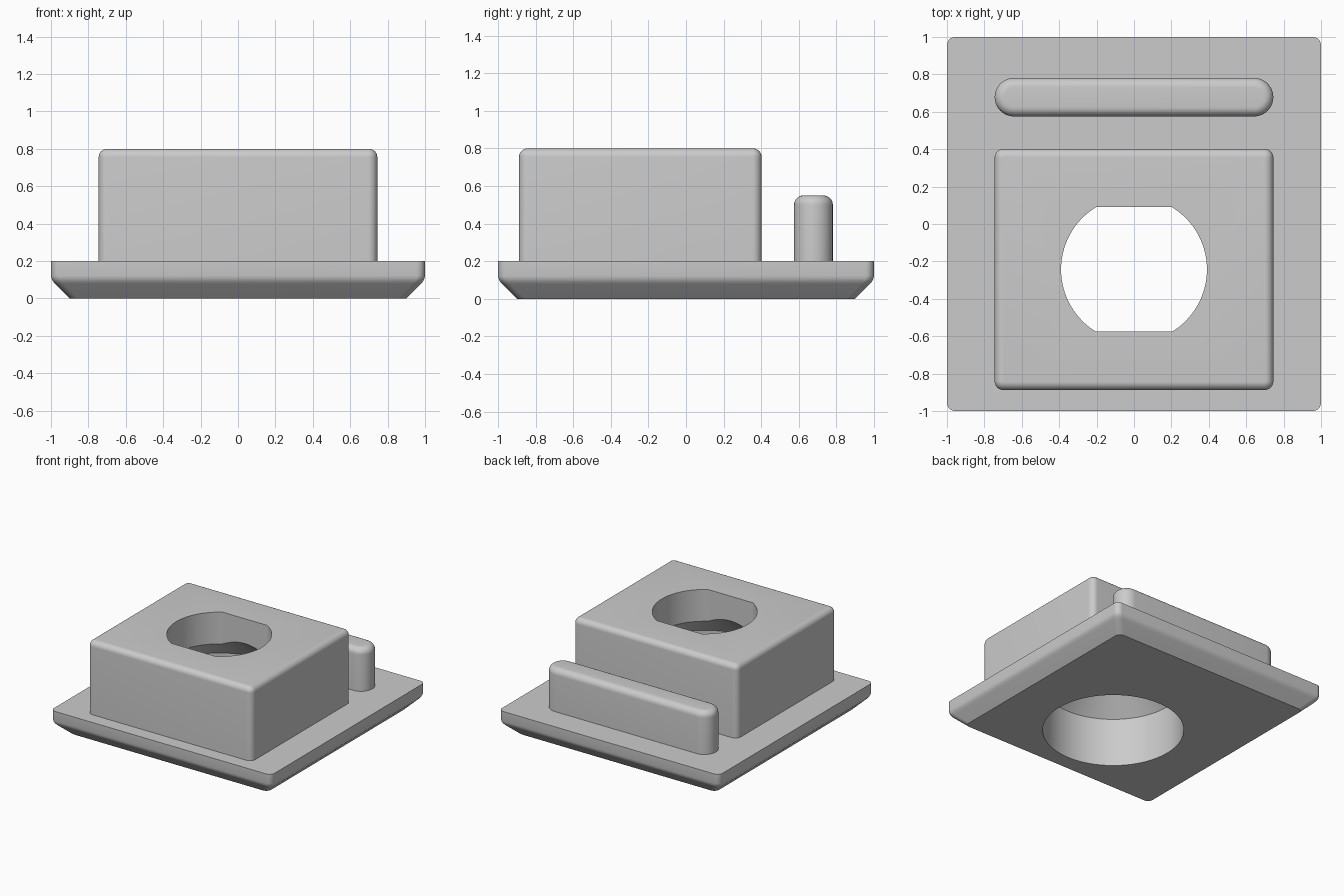
import bpy, bmesh, math

if "Cube" in bpy.data.objects:
    bpy.data.objects.remove(bpy.data.objects["Cube"])

HOLE_Y = -0.243

grey = bpy.data.materials.new("plain_grey")
grey.diffuse_color = (0.6, 0.6, 0.6, 1)
grey.use_nodes = True
grey.node_tree.nodes["Principled BSDF"].inputs["Base Color"].default_value = grey.diffuse_color


def loft(name, rings):
    """Closed solid through a stack of rings with equal point counts."""
    bm = bmesh.new()
    loops = [[bm.verts.new(p) for p in ring] for ring in rings]
    n = len(loops[0])
    for a, b in zip(loops, loops[1:]):
        for i in range(n):
            j = (i + 1) % n
            bm.faces.new((a[i], a[j], b[j], b[i]))
    bm.faces.new(loops[0][::-1])
    bm.faces.new(loops[-1])
    bmesh.ops.recalc_face_normals(bm, faces=bm.faces)
    me = bpy.data.meshes.new(name)
    bm.to_mesh(me)
    bm.free()
    me.materials.append(grey)
    ob = bpy.data.objects.new(name, me)
    bpy.context.collection.objects.link(ob)
    return ob


def rounded(cy, hx, hy, r, z, seg=10):
    """Rounded rectangle outline at height z."""
    pts = []
    for q, (sx, sy) in enumerate(((1, 1), (-1, 1), (-1, -1), (1, -1))):
        for k in range(seg + 1):
            a = math.pi / 2 * (q + k / seg)
            pts.append((sx * (hx - r) + r * math.cos(a),
                        cy + sy * (hy - r) + r * math.sin(a), z))
    return pts


def raised_block(name, cy, hx, hy, corner, fillet, z0, z1, seg=8):
    """Upright block with rounded corners and a filleted top edge."""
    rings = [rounded(cy, hx, hy, corner, z0)]
    for k in range(seg + 1):
        a = math.pi / 2 * k / seg
        d = fillet * (1 - math.cos(a))
        rings.append(rounded(cy, hx - d, hy - d, corner - d,
                             z1 - fillet * (1 - math.sin(a))))
    return loft(name, rings)


def circle(r, z, n=96):
    return [(r * math.cos(2 * math.pi * i / n),
             HOLE_Y + r * math.sin(2 * math.pi * i / n), z) for i in range(n)]


def combine(body, other, operation):
    mod = body.modifiers.new(operation, 'BOOLEAN')
    mod.operation, mod.solver, mod.object = operation, 'EXACT', other
    bpy.ops.object.select_all(action='DESELECT')
    bpy.context.view_layer.objects.active = body
    body.select_set(True)
    bpy.ops.object.modifier_apply(modifier=mod.name)
    bpy.data.objects.remove(other)


# Base plate with a chamfered underside
plate = [(0.10, 0.0), (0.022, 0.078), (0.01, 0.092), (0.003, 0.106),
         (0.0, 0.122), (0.0, 0.2)]
body = loft("flanged_block",
            [rounded(0, 1 - d, 1 - d, 0.045, z) for d, z in plate])

# Main block and the rounded rib behind it
combine(body, raised_block("main_block", HOLE_Y, 0.745, 0.645,
                           0.048, 0.045, 0.1, 0.8), 'UNION')
combine(body, raised_block("rear_rib", 0.678, 0.745, 0.103,
                           0.1029, 0.05, 0.1, 0.55), 'UNION')

# Wide bore from below with a conical end
combine(body, loft("lower_bore", [circle(0.53, -0.1), circle(0.53, 0.4),
                                  circle(0.3, 0.63)]), 'DIFFERENCE')

# Upper hole with two flat sides
R, FLAT, N = 0.39, 0.333, 32
half = math.asin(FLAT / R)
arc = [-half + 2 * half * k / N for k in range(N + 1)]
outline = [(s * R * math.cos(a), HOLE_Y + s * R * math.sin(a))
           for s in (1, -1) for a in arc]
combine(body, loft("flatted_hole", [[(x, y, z) for x, y in outline]
                                    for z in (0.3, 1.0)]), 'DIFFERENCE')

bpy.ops.object.shade_smooth_by_angle(angle=math.radians(28))
